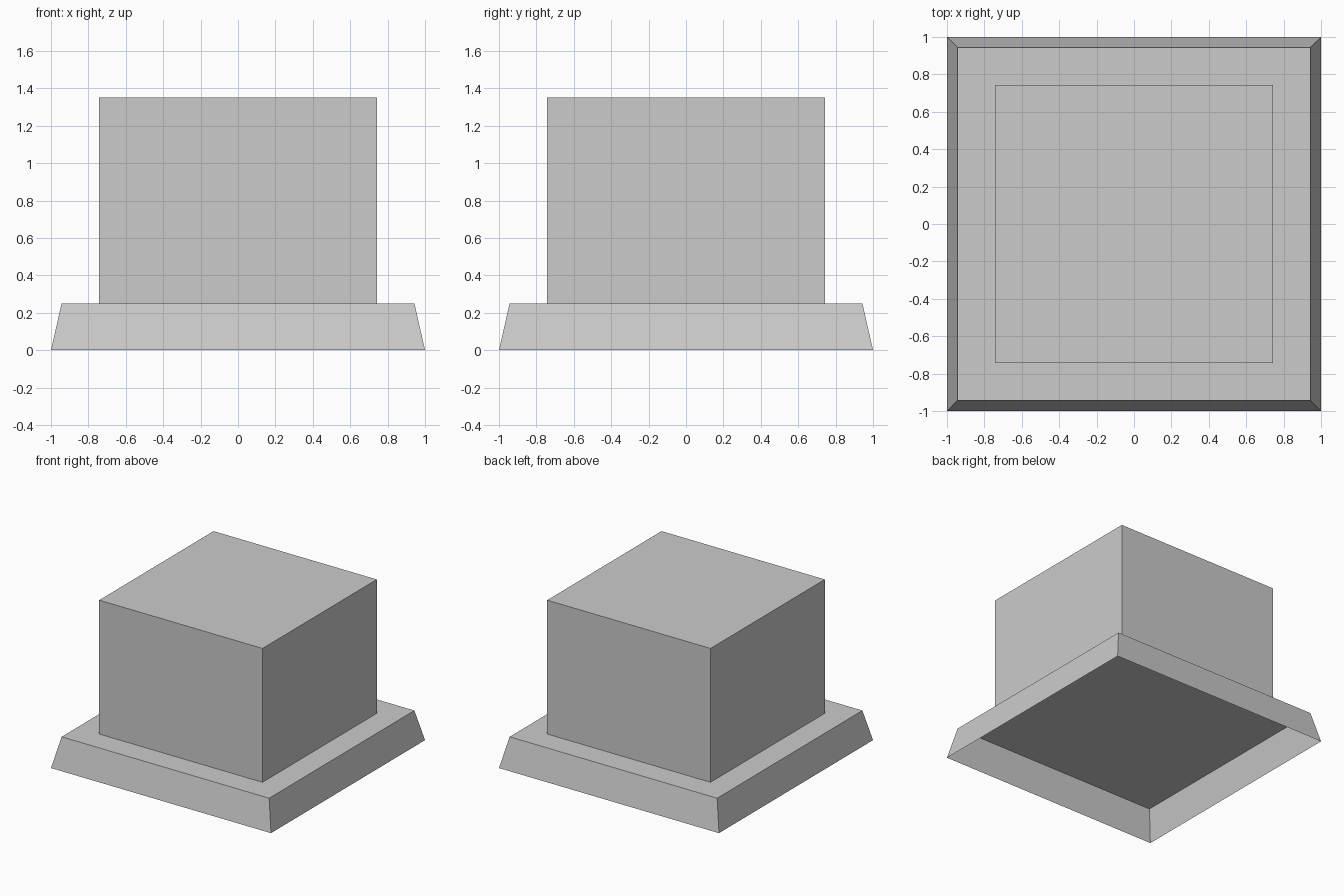
import bpy, bmesh

if "Cube" in bpy.data.objects:
    bpy.data.objects.remove(bpy.data.objects["Cube"])


def open_block(name, bottom, top, z0, z1):
    """Square block with half-widths bottom/top and no bottom face."""
    bm = bmesh.new()
    bmesh.ops.create_cube(bm, size=2)
    for v in bm.verts:
        half, z = (top, z1) if v.co.z > 0 else (bottom, z0)
        v.co = (v.co.x * half, v.co.y * half, z)
    bm.normal_update()
    under = [f for f in bm.faces if f.normal.z < -0.9]
    bmesh.ops.delete(bm, geom=under, context='FACES_ONLY')
    mesh = bpy.data.meshes.new(name)
    bm.to_mesh(mesh)
    bm.free()
    obj = bpy.data.objects.new(name, mesh)
    bpy.context.collection.objects.link(obj)
    return obj


# Hollow tapered base, open underneath
open_block("tapered_base", 1.0, 0.943, 0.0, 0.25)

# Upright block standing on the base plate
open_block("upper_block", 0.742, 0.742, 0.25, 1.35)
